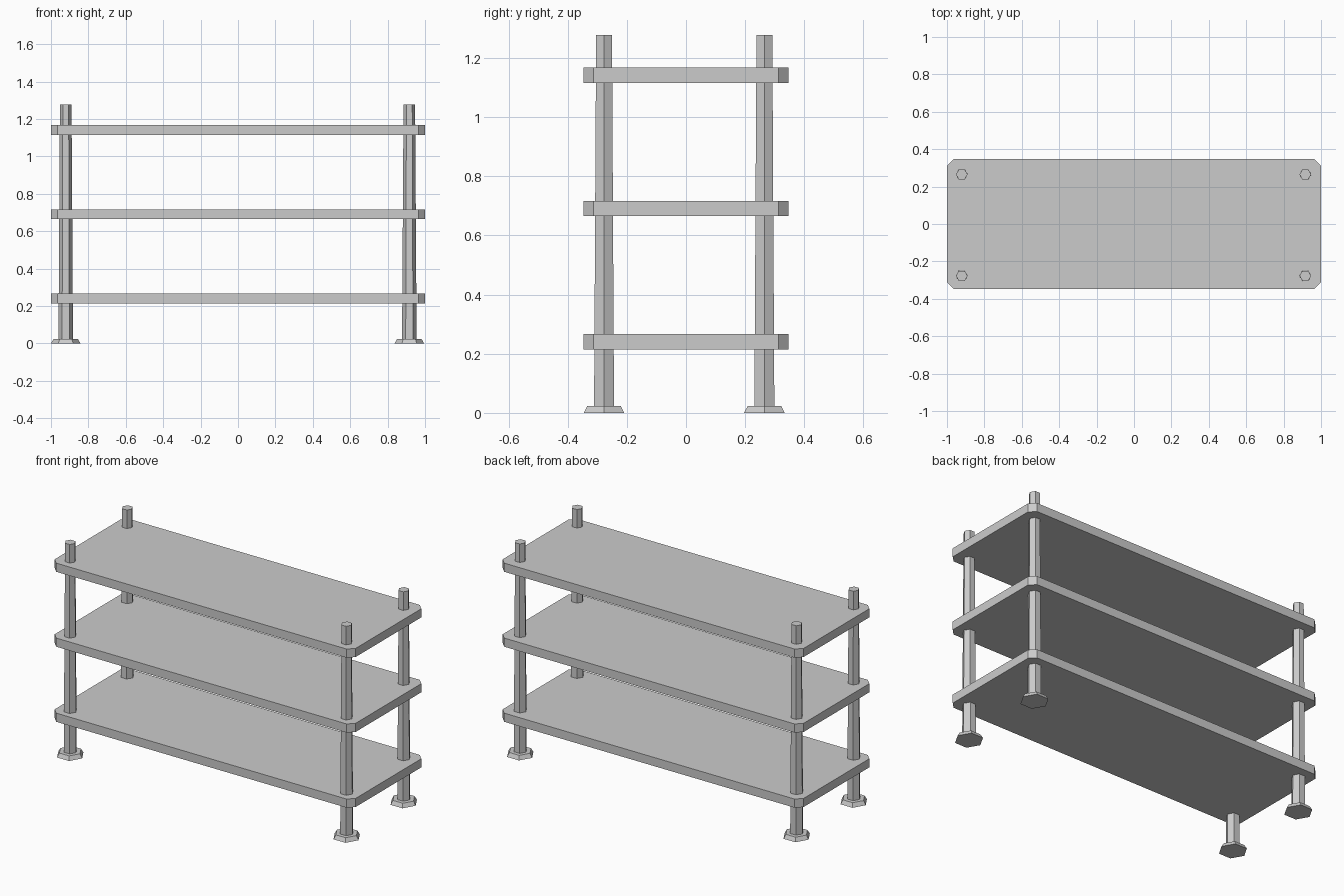
import bpy, bmesh
from math import pi

if "Cube" in bpy.data.objects:
    bpy.data.objects.remove(bpy.data.objects["Cube"])

def make_object(name, bm):
    mesh = bpy.data.meshes.new(name)
    bmesh.ops.recalc_face_normals(bm, faces=bm.faces)
    bm.to_mesh(mesh)
    bm.free()
    obj = bpy.data.objects.new(name, mesh)
    bpy.context.collection.objects.link(obj)
    return obj

def extruded(name, outline, z0, z1):
    bm = bmesh.new()
    face = bm.faces.new([bm.verts.new((x, y, z0)) for x, y in outline])
    top = bmesh.ops.extrude_face_region(bm, geom=[face], use_keep_orig=True)["geom"]
    verts = [v for v in top if isinstance(v, bmesh.types.BMVert)]
    bmesh.ops.translate(bm, verts=verts, vec=(0, 0, z1 - z0))
    return make_object(name, bm)

def hex_frustum(name, x, y, z0, z1, r0, r1):
    # hexagon with corners pointing along x
    bpy.ops.mesh.primitive_cone_add(vertices=6, radius1=r0, radius2=r1, depth=z1 - z0,
                                    location=(x, y, (z0 + z1) / 2), rotation=(0, 0, pi / 2))
    bpy.context.object.name = name

# shelf boards with clipped corners
W, D, C = 1.0, 0.347, 0.035
outline = [(-W + C, -D), (W - C, -D), (W, -D + C), (W, D - C),
           (W - C, D), (-W + C, D), (-W, D - C), (-W, -D + C)]
for label, z in (("lower", 0.240), ("middle", 0.691), ("upper", 1.141)):
    extruded(label + "_shelf", outline, z - 0.026, z + 0.026)

# tapered hexagonal posts on flared feet
for side, x in (("left", -0.921), ("right", 0.916)):
    for end, y in (("front", -0.277), ("back", 0.265)):
        hex_frustum(f"{end}_{side}_post", x, y, 0.01, 1.278, 0.039, 0.031)
        hex_frustum(f"{end}_{side}_foot", x, y, 0.0, 0.024, 0.079, 0.065)
